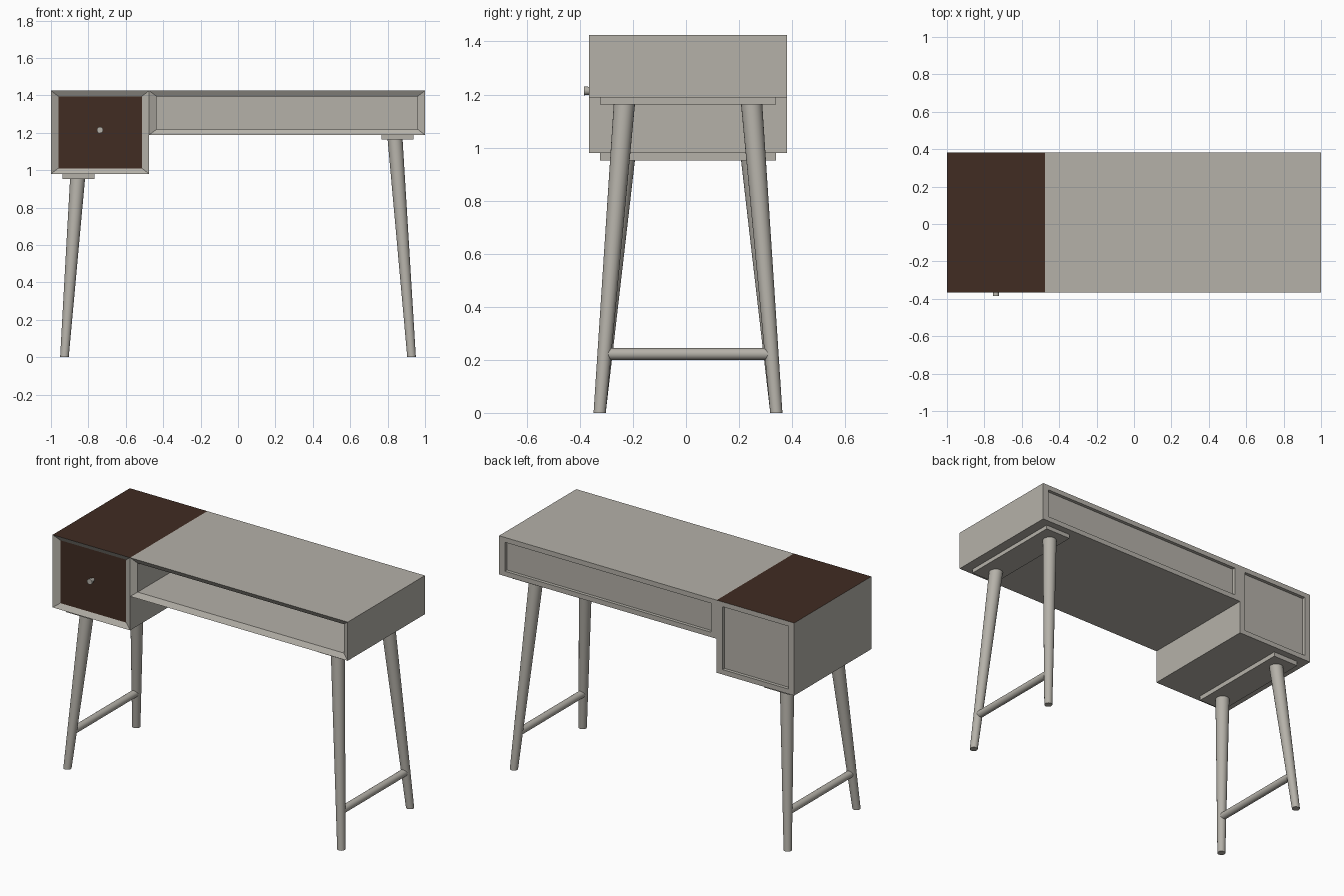
import bpy, bmesh
from math import pi
from mathutils import Matrix, Vector

old = bpy.data.objects.get("Cube")
if old:
    bpy.data.objects.remove(old, do_unlink=True)


def material(name, rgb):
    m = bpy.data.materials.new(name)
    m.use_nodes = True
    color = (*rgb, 1)
    m.diffuse_color = color
    m.node_tree.nodes["Principled BSDF"].inputs["Base Color"].default_value = color
    return m


GREY = material("warm grey", (0.46, 0.44, 0.395))
BROWN = material("dark brown", (0.052, 0.025, 0.016))
FRONT, BACK, MID_Y = -0.366, 0.381, 0.0075


def finish(name, bm, mats=(GREY,), smooth=False):
    bmesh.ops.recalc_face_normals(bm, faces=bm.faces)
    mesh = bpy.data.meshes.new(name)
    bm.to_mesh(mesh)
    bm.free()
    for m in mats:
        mesh.materials.append(m)
    ob = bpy.data.objects.new(name, mesh)
    bpy.context.collection.objects.link(ob)
    if smooth:
        bpy.ops.object.select_all(action='DESELECT')
        ob.select_set(True)
        bpy.context.view_layer.objects.active = ob
        bpy.ops.object.shade_smooth_by_angle(angle=pi / 5)
    return ob


def box_mesh(x0, x1, y0, y1, z0, z1):
    bm = bmesh.new()
    lo, hi = Vector((x0, y0, z0)), Vector((x1, y1, z1))
    mat = Matrix.Translation((lo + hi) / 2) @ Matrix.Diagonal((*(hi - lo), 1))
    bmesh.ops.create_cube(bm, size=1, matrix=mat)
    bm.normal_update()
    return bm


def face_toward(bm, direction):
    return max(bm.faces, key=lambda f: f.normal.dot(Vector(direction)))


def push(bm, face, dx, dz, dy):
    """Extrude a face, narrowing it by dx and dz and moving it by dy."""
    face = bmesh.ops.extrude_discrete_faces(bm, faces=[face])["faces"][0]
    c = face.calc_center_median()
    for v in face.verts:
        v.co.x += dx if v.co.x < c.x else -dx
        v.co.z += dz if v.co.z < c.z else -dz
        v.co.y += dy
    return face


def rod(name, a, b, ra, rb, axis='Z', sides=24):
    """Tapered round bar whose ends stay square to the given axis."""
    a, b = Vector(a), Vector(b)
    bm = bmesh.new()
    bmesh.ops.create_cone(bm, cap_ends=True, segments=sides, radius1=ra, radius2=rb, depth=1)
    turn = Matrix.Rotation(-pi / 2, 3, 'X') if axis == 'Y' else Matrix.Identity(3)
    for v in bm.verts:
        end = b if v.co.z > 0 else a
        v.co = turn @ Vector((v.co.x, v.co.y, 0)) + end
    return finish(name, bm, smooth=True)


# Desk housings: chamfered front opening and recessed back panel
def housing(name, x0, x1, z0, is_drawer):
    bm = box_mesh(x0, x1, FRONT, BACK, z0, 1.425)
    front, back = face_toward(bm, (0, -1, 0)), face_toward(bm, (0, 1, 0))
    top, left = face_toward(bm, (0, 0, 1)), face_toward(bm, (-1, 0, 0))
    front = push(bm, front, 0.039, 0.03, 0.018)
    if is_drawer:
        front.material_index = top.material_index = 1
    else:
        push(bm, front, 0, 0, 0.69)
    panel = push(bm, back, 0.039, 0.03, 0)
    push(bm, panel, 0, 0, -0.02)
    if not is_drawer:
        bmesh.ops.delete(bm, geom=[left], context='FACES_ONLY')
    finish(name, bm, (GREY, BROWN))


housing("drawer_cabinet", -1, -0.475, 0.98, True)
housing("open_compartment", -0.475, 1, 1.188, False)

# Drawer knob
rod("knob_stem", (-0.738, -0.349, 1.214), (-0.738, -0.37, 1.214), 0.011, 0.011, 'Y')
rod("knob_head", (-0.738, -0.366, 1.214), (-0.738, -0.384, 1.214), 0.015, 0.017, 'Y')

# Leg frames: mounting plate, two splayed legs and a stretcher
for side, s, plate_z, top_z, top_x in (("right", -1, 0.98, 0.952, 0.858),
                                       ("left", 1, 1.188, 1.163, 0.84)):
    xs = sorted((s * 0.767, s * 0.939))
    finish(side + "_mounting_plate", box_mesh(*xs, -0.324, 0.339, top_z, plate_z))
    for end, t in (("front", -1), ("back", 1)):
        rod(f"{side}_{end}_leg",
            (s * 0.928, MID_Y + t * 0.333, 0),
            (s * top_x, MID_Y + t * 0.24, top_z), 0.023, 0.04)
    rod(side + "_stretcher", (s * 0.911, MID_Y - 0.305, 0.222),
        (s * 0.911, MID_Y + 0.305, 0.222), 0.022, 0.022, 'Y')
